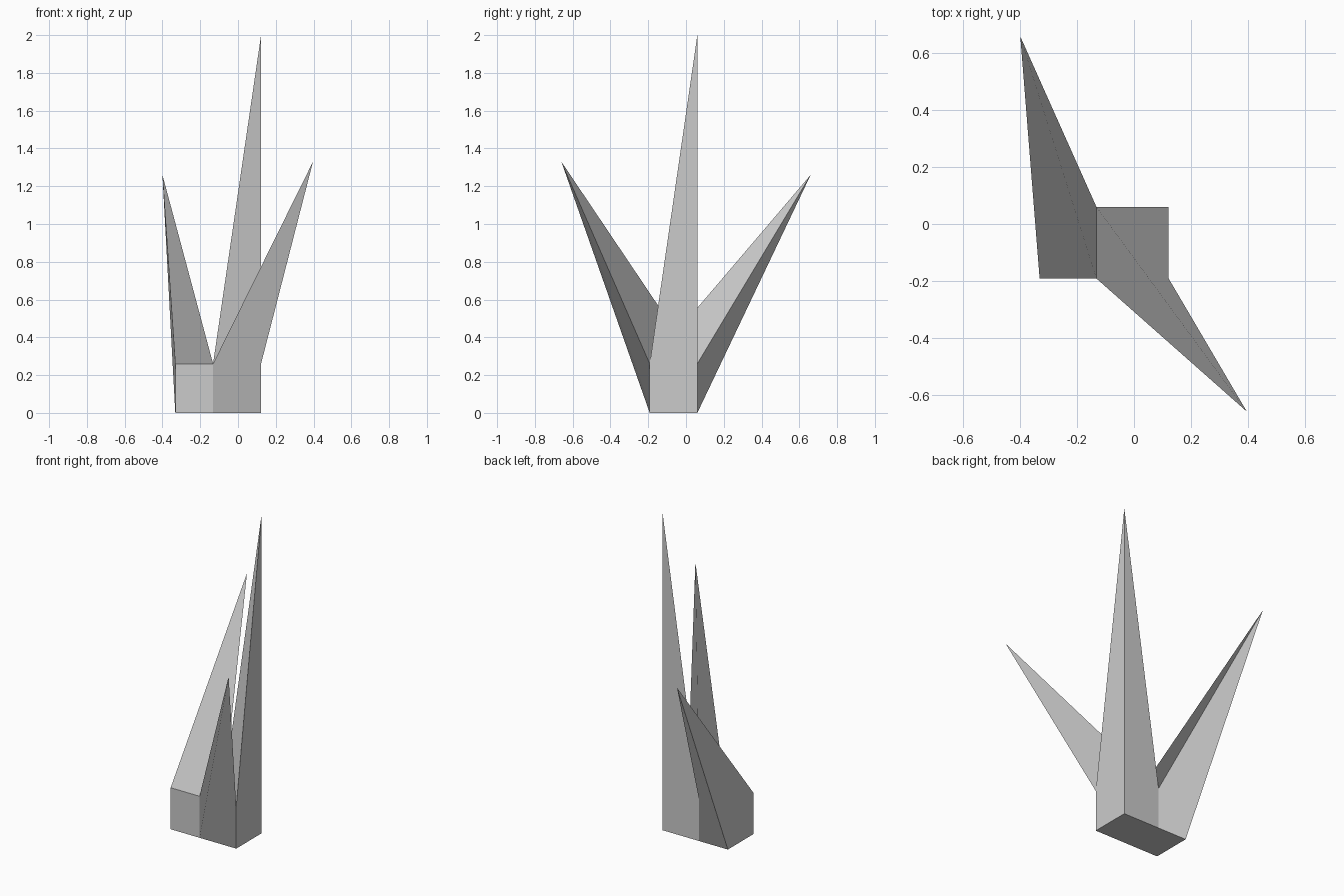
import bpy
from mathutils import Vector
from mathutils.geometry import normal

if "Cube" in bpy.data.objects:
    bpy.data.objects.remove(bpy.data.objects["Cube"])

# Base footprint: two adjoining blocks sharing the line x1
x0, x1, x2 = -0.332, -0.132, 0.122
y0, y1, h = -0.192, 0.06, 0.26

points = {
    # ground corners
    "fl0": (x0, y0, 0), "fm0": (x1, y0, 0), "fr0": (x2, y0, 0),
    "bl0": (x0, y1, 0), "bm0": (x1, y1, 0), "br0": (x2, y1, 0),
    # corners that stay at block height
    "fl1": (x0, y0, h), "fm1": (x1, y0, h), "fr1": (x2, y0, h),
    "bm1": (x1, y1, h),
    # points pulled out into spikes
    "tall": (x2, y1, 2.0),
    "front": (0.397, -0.66, 1.33),
    "back": (-0.40, 0.66, 1.26),
}

# Each facet is a fan around its first point
facets = [
    # left block with the back spike
    "fl0 bl0 bm0 fm0",
    "fl0 fm0 fm1 fl1",
    "fm1 bm1 back fl1",
    "bl0 back bm1 bm0",
    "bl0 fl0 fl1 back",
    # right block with the tall and front spikes
    "fm0 bm0 br0 fr0",
    "fm0 fr0 fr1 front fm1",
    "bm1 fm1 front fr1 tall",
    "fr0 br0 tall fr1",
    "br0 bm0 bm1 tall",
]

index = {name: i for i, name in enumerate(points)}
coords = [Vector(p) for p in points.values()]
tris, corner_normals = [], []
for facet in facets:
    ids = [index[n] for n in facet.split()]
    n = normal([coords[i] for i in ids])
    for i in range(1, len(ids) - 1):
        tris.append((ids[0], ids[i], ids[i + 1]))
        corner_normals += [n] * 3

mesh = bpy.data.meshes.new("crystal_spikes")
mesh.from_pydata(coords, [], tris)
mesh.update()

# Each folded facet is shaded as a single flat face
mesh.polygons.foreach_set("use_smooth", [True] * len(tris))
mesh.normals_split_custom_set(corner_normals)

obj = bpy.data.objects.new("crystal_spikes", mesh)
bpy.context.collection.objects.link(obj)
